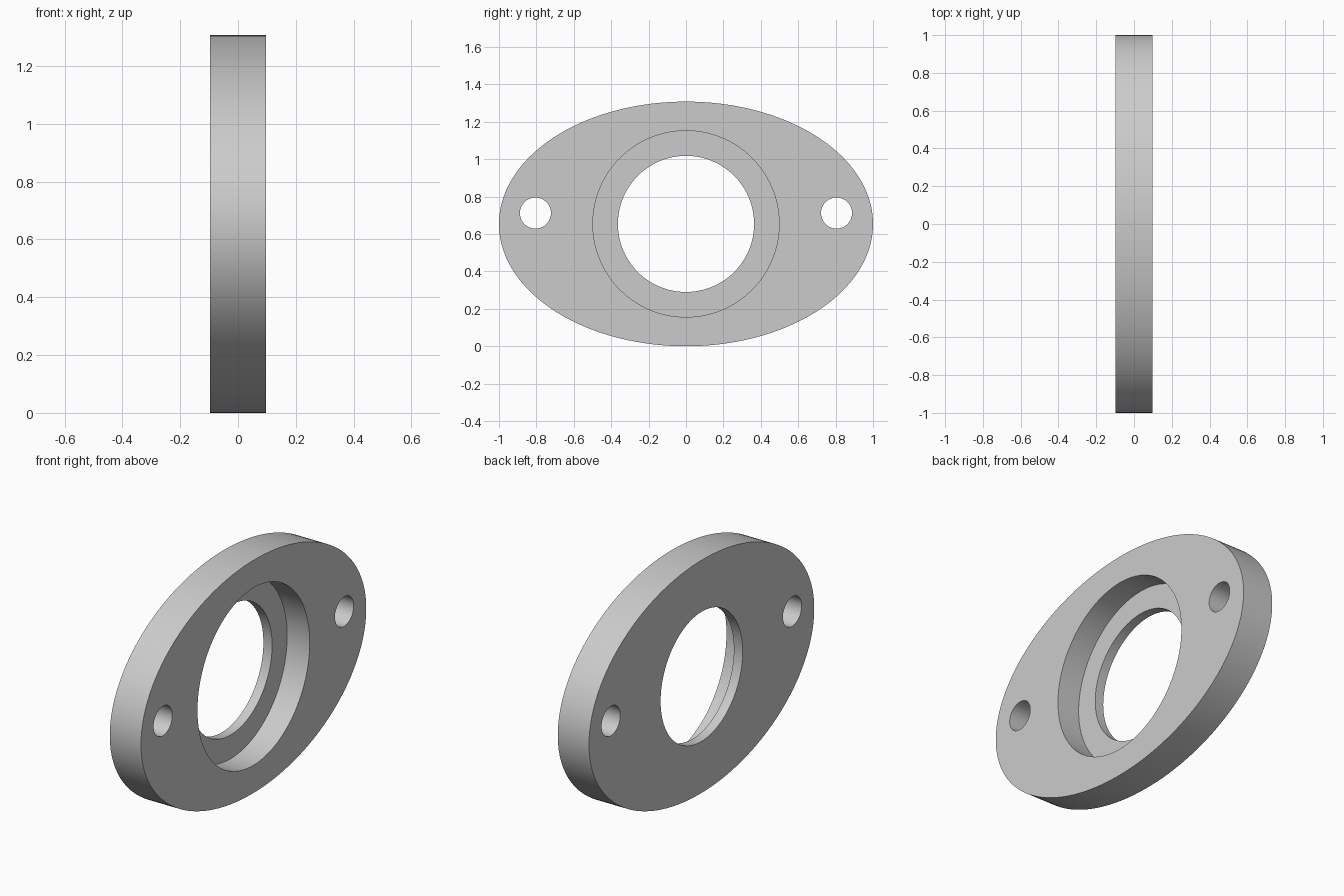
import bpy
import math
from mathutils import Matrix

old = bpy.data.objects.get("Cube")
if old:
    bpy.data.objects.remove(old, do_unlink=True)

THICK = 0.194          # plate thickness along x
HALF_H = 0.654         # half height of the oval
RECESS_DEPTH = 0.14
FRONT = THICK / 2      # face that carries the recess

grey = bpy.data.materials.new("plain grey")
grey.use_nodes = True
colour = (0.6, 0.6, 0.6, 1)
grey.diffuse_color = colour
grey.node_tree.nodes["Principled BSDF"].inputs["Base Color"].default_value = colour


def disc(name, radius_y, radius_z, x0, x1, y, z, sides):
    """Elliptic cylinder running along x from x0 to x1."""
    bpy.ops.mesh.primitive_cylinder_add(vertices=sides, radius=1, depth=1)
    ob = bpy.context.object
    ob.name = name
    ob.data.transform(Matrix.Rotation(math.pi / 2, 4, 'Y'))
    ob.data.transform(Matrix.Diagonal((x1 - x0, radius_y, radius_z, 1)))
    ob.data.transform(Matrix.Translation(((x0 + x1) / 2, y, z)))
    ob.data.materials.append(grey)
    return ob


# Oval plate
flange = disc("flange_plate", 1, HALF_H, -FRONT, FRONT, 0, HALF_H, 160)

# Stepped centre bore and the two bolt holes
cutters = [
    disc("recess_cutter", 0.498, 0.498, FRONT - RECESS_DEPTH, 0.3, 0, HALF_H, 128),
    disc("bore_cutter", 0.364, 0.364, -0.3, 0.3, 0, HALF_H, 128),
]
for side in (-1, 1):
    cutters.append(disc("bolt_hole_cutter", 0.083, 0.083, -0.3, 0.3,
                        side * 0.805, 0.712, 64))

bpy.ops.object.select_all(action='DESELECT')
flange.select_set(True)
bpy.context.view_layer.objects.active = flange
for cutter in cutters:
    cut = flange.modifiers.new("cut", 'BOOLEAN')
    cut.operation = 'DIFFERENCE'
    cut.solver = 'EXACT'
    cut.object = cutter
    bpy.ops.object.modifier_apply(modifier=cut.name)
    bpy.data.objects.remove(cutter, do_unlink=True)

# Smooth rims, crisp edges
bpy.ops.object.shade_smooth_by_angle(angle=math.radians(30))
